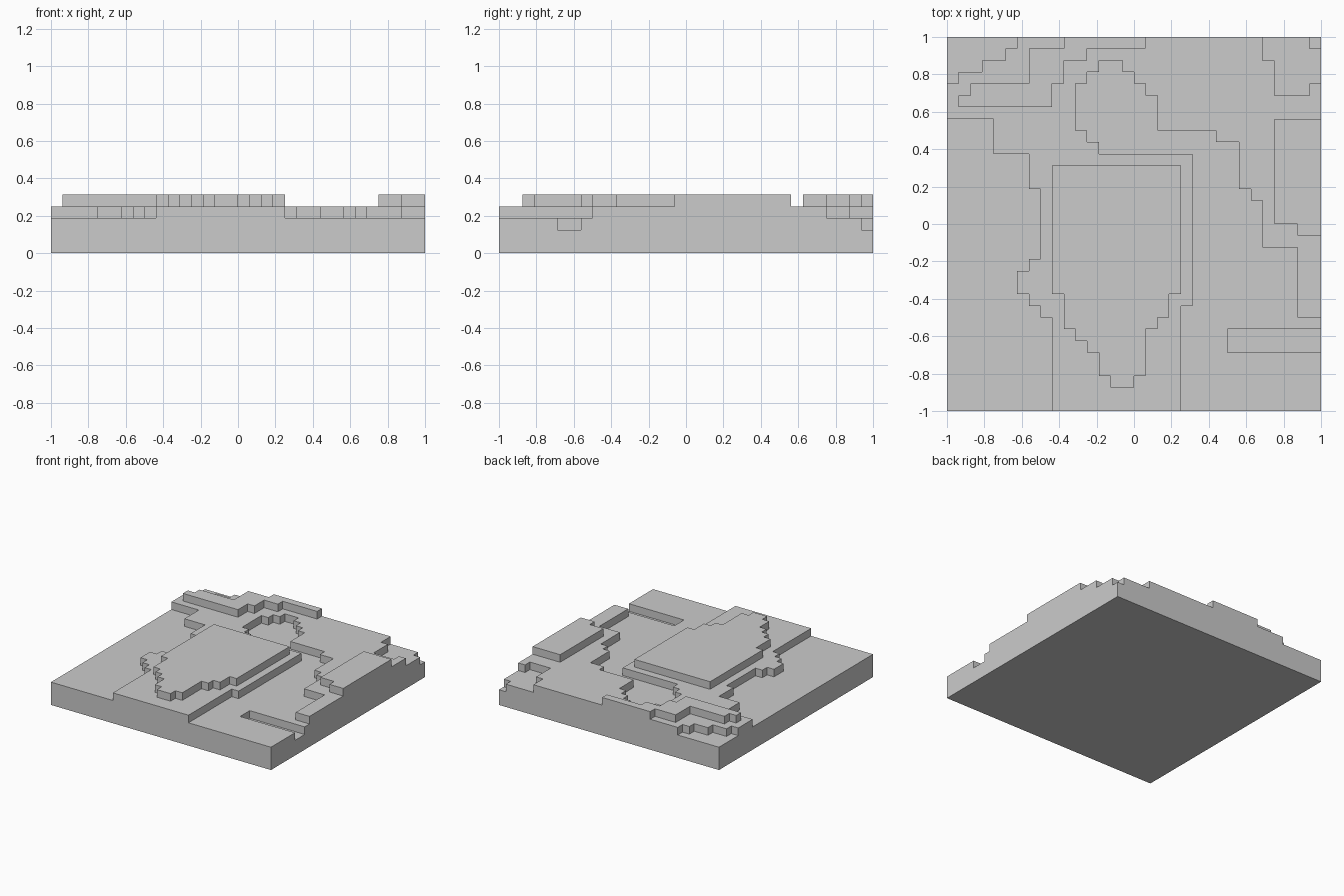
import bpy, bmesh, math

if "Cube" in bpy.data.objects:
    bpy.data.objects.remove(bpy.data.objects["Cube"])

N = 16              # cells per unit, so the slab is 32 x 32 cells
S = 1.0 / N


def stair(x, y, *steps):
    """Closed right-angled outline: steps alternate new x, new y."""
    pts = [(x, y)]
    for i, v in enumerate(steps):
        if i % 2 == 0:
            x = v
        else:
            y = v
        pts.append((x, y))
    return pts


def inside(px, py, poly):
    hit = False
    for (x1, y1), (x2, y2) in zip(poly, poly[1:] + poly[:1]):
        if (y1 > py) != (y2 > py) and px < x1:   # only vertical edges can cross
            hit = not hit
    return hit


# Terraces as (level in cells, outline); everything else is level 4
terraces = [
    # low ground on the left
    (3, stair(-16, 9, -12, 6, -9, 3, -8, -3, -9, -4, -10, -6, -9, -7,
              -8, -8, -7, -16, -16)),
    # low valley winding round the centre to the front right
    (3, stair(16, -16, 4, -7, 5, 6, -3, 7, -4, 8, -5, 12, -4, 13, -3, 14,
              -1, 13, 0, 12, 1, 11, 2, 8, 7, 7, 9, 3, 10, 2, 11, -2, 14, -8, 16)),
    # sunken slot at the front right
    (2, stair(8, -11, 16, -9, 8)),
    # back right hollow and its corner notch
    (3, stair(16, 16, 11, 14, 12, 11, 15, 12, 16)),
    (2, stair(16, 16, 15, 15, 16)),
    # back left stepped corner
    (3, stair(-16, 16, -10, 15, -11, 14, -13, 13, -15, 12, -16)),
    # central plateau
    (5, stair(-7, 5, 4, -6, 3, -8, 2, -9, 1, -13, 0, -14, -2, -13, -3, -11,
              -4, -10, -5, -9, -6, -6, -7)),
    # right plateau
    (5, stair(16, 9, 12, 0, 14, -1, 16)),
    # back left ridge
    (5, stair(-15, 10, -7, 12, -6, 14, -4, 15, 1, 16, -6, 15, -9, 12,
              -14, 11, -15)),
]

# Level of every cell
cells = range(-N, N)
level = {}
for i in cells:
    for j in cells:
        level[i, j] = 4
        for h, outline in terraces:
            if inside(i + 0.5, j + 0.5, outline):
                level[i, j] = h

# Skin the cells: tops, floor and the walls between differing levels
bm = bmesh.new()
verts = {}


def face(*corners):
    bm.faces.new([verts.setdefault(c, None) or make(c) for c in corners])


def make(c):
    verts[c] = bm.verts.new([v * S for v in c])
    return verts[c]


for (i, j), h in level.items():
    ring = [(i, j), (i + 1, j), (i + 1, j + 1), (i, j + 1)]
    face(*[(x, y, h) for x, y in ring])
    face(*[(x, y, 0) for x, y in reversed(ring)])
    neighbours = [(i, j - 1), (i + 1, j), (i, j + 1), (i - 1, j)]
    for k, n in enumerate(neighbours):
        a, b = ring[k], ring[(k + 1) % 4]
        for z in range(level.get(n, 0), h):
            face((*a, z), (*b, z), (*b, z + 1), (*a, z + 1))

# Merge flat areas into clean faces
bmesh.ops.dissolve_limit(bm, angle_limit=math.radians(1),
                         verts=bm.verts[:], edges=bm.edges[:])
mesh = bpy.data.meshes.new("terraced_ground")
bm.to_mesh(mesh)
bm.free()
ground = bpy.data.objects.new("terraced_ground", mesh)
bpy.context.collection.objects.link(ground)
